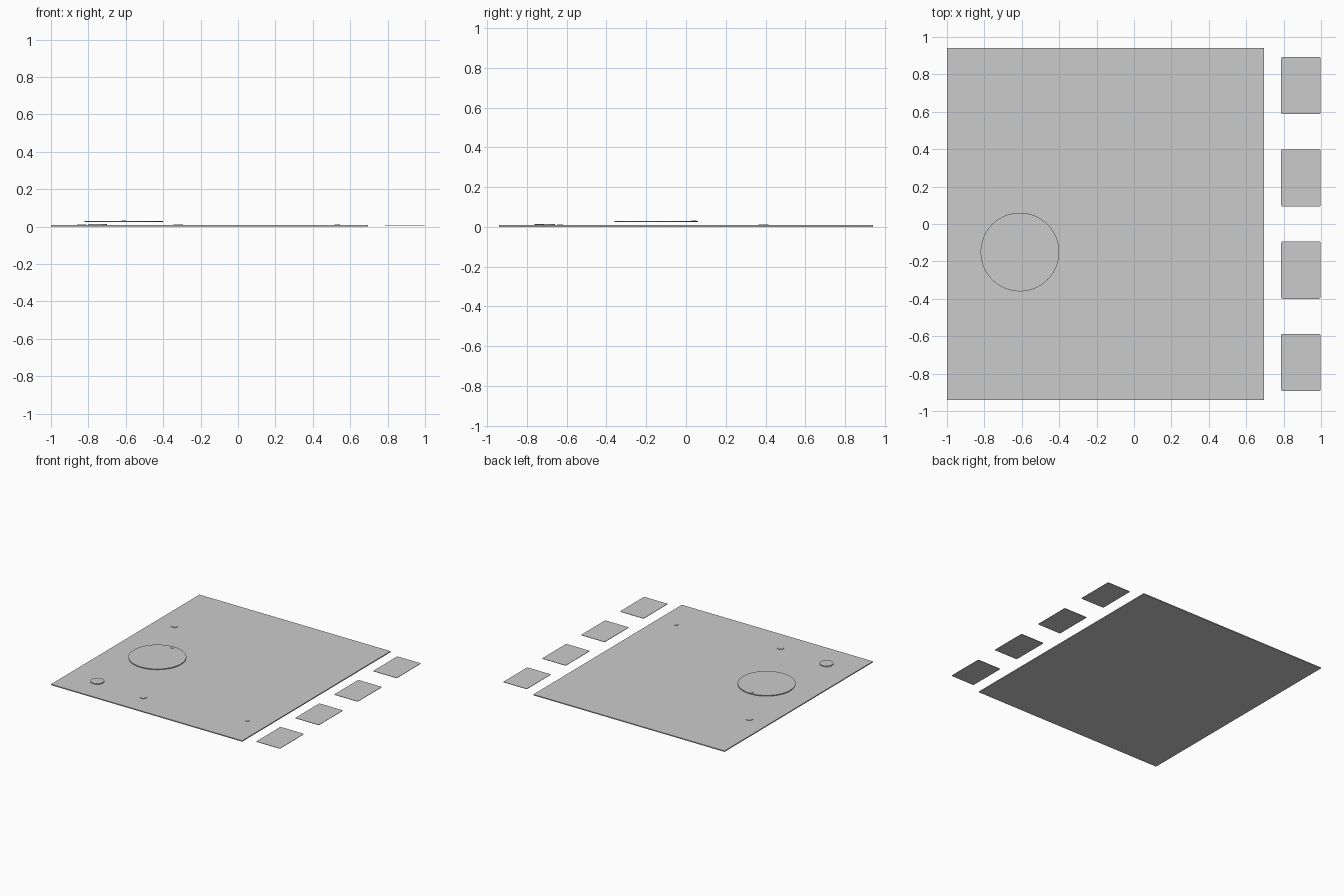
import bpy

if "Cube" in bpy.data.objects:
    bpy.data.objects.remove(bpy.data.objects["Cube"])

grey = bpy.data.materials.new("light_grey")
grey.diffuse_color = (0.6, 0.6, 0.6, 1)
grey.use_nodes = True
grey.node_tree.nodes["Principled BSDF"].inputs["Base Color"].default_value = grey.diffuse_color


def finish(ob, name):
    ob.name = name
    ob.data.materials.append(grey)
    return ob


def plate(name, x0, x1, y0, y1, z0, z1, radius=0):
    bpy.ops.mesh.primitive_cube_add(size=1, location=((x0 + x1) / 2, (y0 + y1) / 2, (z0 + z1) / 2))
    ob = finish(bpy.context.object, name)
    ob.scale = (x1 - x0, y1 - y0, z1 - z0)
    bpy.ops.object.transform_apply(location=False, rotation=False, scale=True)
    if radius:
        # round only the four upright corners
        for e in ob.data.edges:
            a, b = (ob.data.vertices[i].co for i in e.vertices)
            e_up = abs(a.z - b.z) > 1e-5
            attr = ob.data.attributes.get("bevel_weight_edge") or \
                ob.data.attributes.new("bevel_weight_edge", 'FLOAT', 'EDGE')
            attr.data[e.index].value = 1.0 if e_up else 0.0
        m = ob.modifiers.new("corners", 'BEVEL')
        m.limit_method = 'WEIGHT'
        m.width = radius
        m.segments = 3
    return ob


def disc(name, x, y, r, z0, z1, sides=64):
    bpy.ops.mesh.primitive_cylinder_add(vertices=sides, radius=r, depth=z1 - z0,
                                        location=(x, y, (z0 + z1) / 2))
    ob = finish(bpy.context.object, name)
    bpy.ops.object.shade_smooth_by_angle()
    return ob


# main board
plate("board", -1, 0.695, -0.94, 0.94, 0, 0.008)

# column of four cards
for i in range(4):
    y = -0.74 + i * 0.4933
    plate(f"card_{i + 1}", 0.787, 0.997, y - 0.153, y + 0.153, 0.006, 0.009, 0.007)

# large raised disc and smaller counters
disc("large_disc", -0.61, -0.15, 0.21, 0.024, 0.030, 96)
disc("large_disc_dot", -0.61, 0.04, 0.012, 0.028, 0.0315, 32)
disc("medium_disc", -0.75, -0.71, 0.05, 0.008, 0.015)
for i, (x, y, r) in enumerate([(-0.835, 0.39, 0.025), (-0.32, -0.74, 0.025), (0.53, -0.635, 0.015)]):
    disc(f"small_disc_{i + 1}", x, y, r, 0.006, 0.012, 32)
